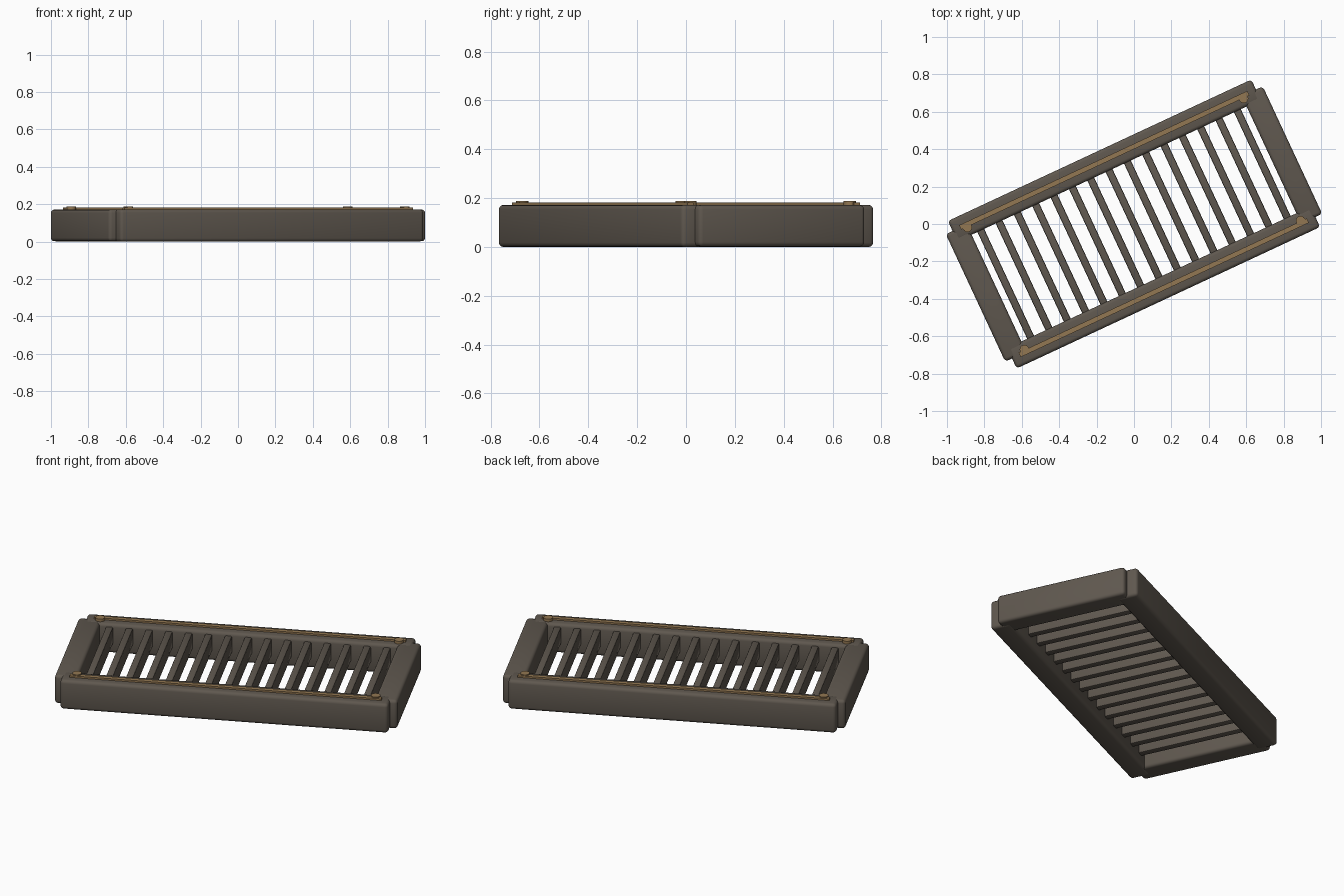
import bpy
import math
from mathutils import Matrix

if "Cube" in bpy.data.objects:
    bpy.data.objects.remove(bpy.data.objects["Cube"])

TURN = Matrix.Rotation(math.radians(25), 4, 'Z')   # whole grate sits turned on the floor


def material(name, rgb):
    m = bpy.data.materials.new(name)
    m.diffuse_color = (*rgb, 1)
    m.use_nodes = True
    m.node_tree.nodes["Principled BSDF"].inputs["Base Color"].default_value = m.diffuse_color
    return m


IRON = material("dark_iron", (0.115, 0.097, 0.078))
BRASS = material("aged_brass", (0.29, 0.185, 0.085))


def finish(name, mat, bevel, segments):
    ob = bpy.context.object
    ob.name = name
    ob.data.materials.append(mat)
    if bevel:
        b = ob.modifiers.new("rounded_edges", 'BEVEL')
        b.width = bevel
        b.segments = segments
        b.limit_method = 'ANGLE'
        bpy.ops.object.modifier_apply(modifier=b.name)
    bpy.ops.object.shade_smooth_by_angle(angle=math.radians(40))
    ob.data.transform(TURN)
    return ob


def box(name, u, v, z, mat, bevel=0.0, segments=3):
    """Box from (low, high) ranges in the grate's own axes."""
    bpy.ops.mesh.primitive_cube_add(size=1)
    size = [r[1] - r[0] for r in (u, v, z)]
    mid = [(r[1] + r[0]) / 2 for r in (u, v, z)]
    bpy.context.object.data.transform(
        Matrix.Translation(mid) @ Matrix.Diagonal((*size, 1)))
    return finish(name, mat, bevel, segments)


def around(c, half):
    return (c - half, c + half)


for s, side in ((-1, "front"), (1, "back")):
    # Long side rail with a brass strip along its top
    box(f"{side}_rail", (-0.895, 0.895), around(s * 0.375, 0.06), (0, 0.172), IRON, 0.018)
    box(f"{side}_strip", (-0.85, 0.85), around(s * 0.376, 0.013), (0.168, 0.182), BRASS)
    # Brass rivets near the rail ends
    for e, end in ((-1, "left"), (1, "right")):
        bpy.ops.mesh.primitive_cylinder_add(vertices=16, radius=0.025, depth=0.022)
        bpy.context.object.data.transform(
            Matrix.Translation((e * 0.815, s * 0.36, 0.177)))
        finish(f"{side}_{end}_rivet", BRASS, 0, 1)

# Short end rails
for e, end in ((-1, "left"), (1, "right")):
    box(f"{end}_end_rail", around(e * 0.873, 0.062), (-0.376, 0.376), (0.002, 0.171), IRON, 0.018)

# Cross slats
COUNT = 15
for i in range(COUNT):
    u = -0.757 + 1.514 * i / (COUNT - 1)
    box(f"slat_{i + 1}", around(u, 0.02), (-0.33, 0.33), (0.055, 0.155), IRON, 0.008, 2)
